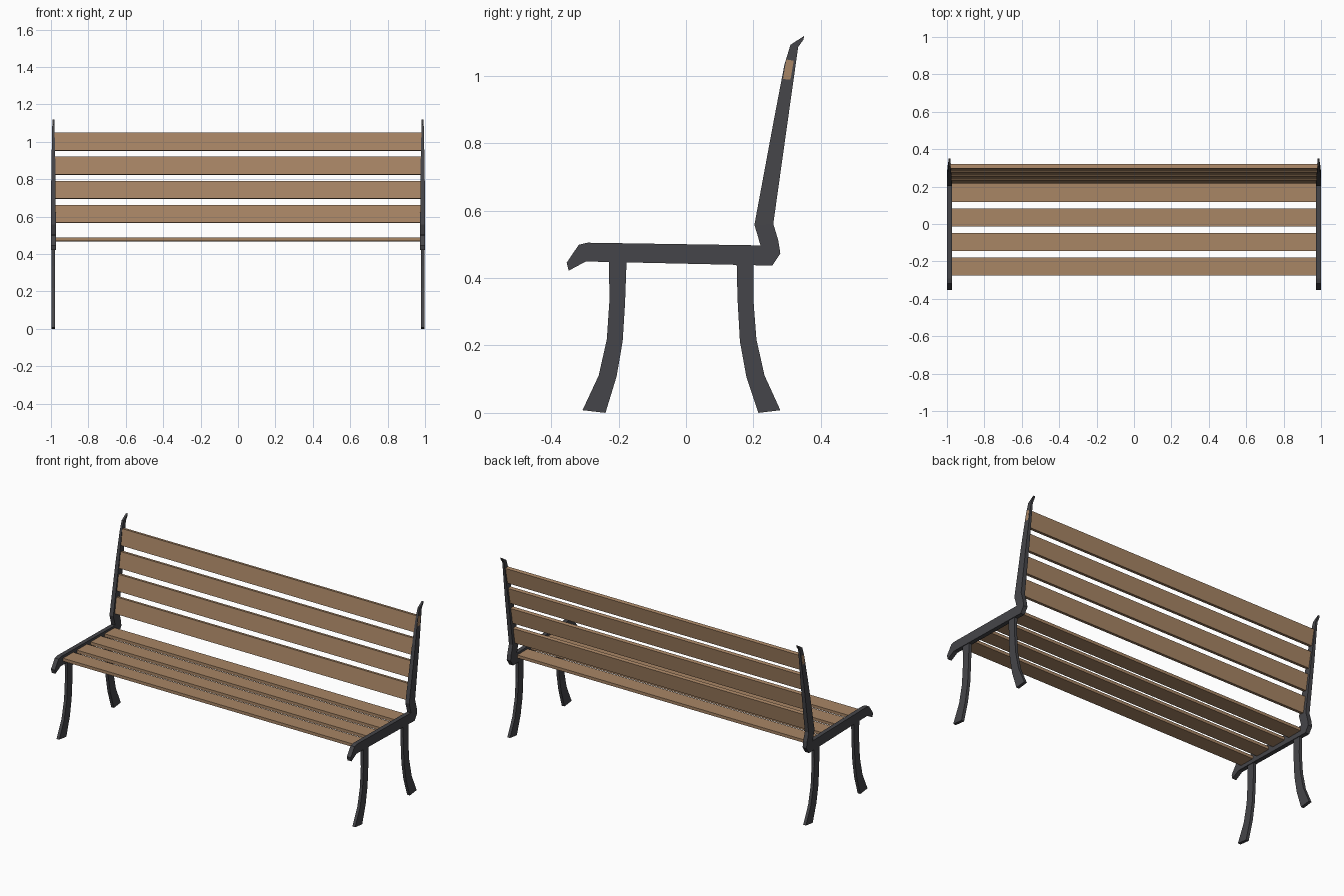
import bpy, bmesh, math
from mathutils import Matrix, Vector

if "Cube" in bpy.data.objects:
    bpy.data.objects.remove(bpy.data.objects["Cube"])


def material(name, rgb):
    m = bpy.data.materials.new(name)
    m.diffuse_color = (*rgb, 1)
    m.use_nodes = True
    m.node_tree.nodes["Principled BSDF"].inputs["Base Color"].default_value = m.diffuse_color
    return m


iron = material("dark iron", (0.060, 0.060, 0.067))
wood = material("brown wood", (0.390, 0.235, 0.130))


def finish(name, bm, mat, mirror=False):
    bmesh.ops.recalc_face_normals(bm, faces=bm.faces)
    me = bpy.data.meshes.new(name)
    bm.to_mesh(me)
    bm.free()
    me.materials.append(mat)
    ob = bpy.data.objects.new(name, me)
    bpy.context.collection.objects.link(ob)
    if mirror:
        ob.modifiers.new("mirror", 'MIRROR')
    return ob


def bar(name, stations, cx=0.987):
    """Iron bar swept through stations (y1, z1, y2, z2, half thickness)."""
    bm = bmesh.new()
    rings = []
    for y1, z1, y2, z2, h in stations:
        rings.append([bm.verts.new(p) for p in (
            (cx - h, y1, z1), (cx + h, y1, z1), (cx + h, y2, z2), (cx - h, y2, z2))])
    for a, b in zip(rings, rings[1:]):
        for i in range(4):
            j = (i + 1) % 4
            bm.faces.new((a[i], a[j], b[j], b[i]))
    bm.faces.new(rings[0])
    bm.faces.new(rings[-1])
    return finish(name, bm, iron, mirror=True)


# side frames: curled front tip, seat rail, bend, tapering back post
T = 0.013
bar("side_frame", [
    (-0.354, 0.446, -0.348, 0.422, T),
    (-0.318, 0.499, -0.298, 0.449, T),
    (-0.292, 0.505, -0.285, 0.449, T),
    (0.221, 0.497, 0.256, 0.437, T),
    (0.219, 0.503, 0.280, 0.473, T),
    (0.213, 0.525, 0.274, 0.511, T),
    (0.203, 0.558, 0.259, 0.561, T),
    (0.260, 0.865, 0.301, 0.860, 0.011),
    (0.292, 1.033, 0.325, 1.030, 0.007),
    (0.310, 1.092, 0.333, 1.086, 0.006),
    (0.351, 1.119, 0.348, 1.107, 0.006),
])

# curved legs
L = 0.009
bar("front_leg", [
    (-0.229, 0.460, -0.176, 0.460, L),
    (-0.227, 0.336, -0.181, 0.323, L),
    (-0.235, 0.218, -0.188, 0.212, L),
    (-0.259, 0.111, -0.206, 0.108, L),
    (-0.307, 0.008, -0.239, 0.000, L),
])
bar("back_leg", [
    (0.150, 0.460, 0.201, 0.460, L),
    (0.153, 0.336, 0.200, 0.336, L),
    (0.160, 0.212, 0.209, 0.218, L),
    (0.179, 0.108, 0.233, 0.111, L),
    (0.215, 0.000, 0.280, 0.008, L),
])


def slat(name, length, width, thick, loc, angle):
    bm = bmesh.new()
    bmesh.ops.create_cube(bm, size=1)
    bmesh.ops.scale(bm, vec=(length, width, thick), verts=bm.verts)
    ob = finish(name, bm, wood)
    ob.matrix_world = Matrix.Translation(Vector(loc)) @ Matrix.Rotation(angle, 4, 'X')


# seat slats
for i in range(4):
    slat(f"seat_slat_{i + 1}", 1.966, 0.097, 0.018,
         (0, -0.2275 + 0.1315 * i, 0.479 - 0.001 * i), -0.008)

# backrest slats, leaning back
lean = math.atan(0.168)
for i in range(4):
    z = 0.614 + 0.1285 * i
    slat(f"back_slat_{i + 1}", 1.990 if i == 3 else 1.972, 0.096, 0.022,
         (0, 0.236 + 0.168 * (z - 0.614), z), math.pi / 2 - lean)
